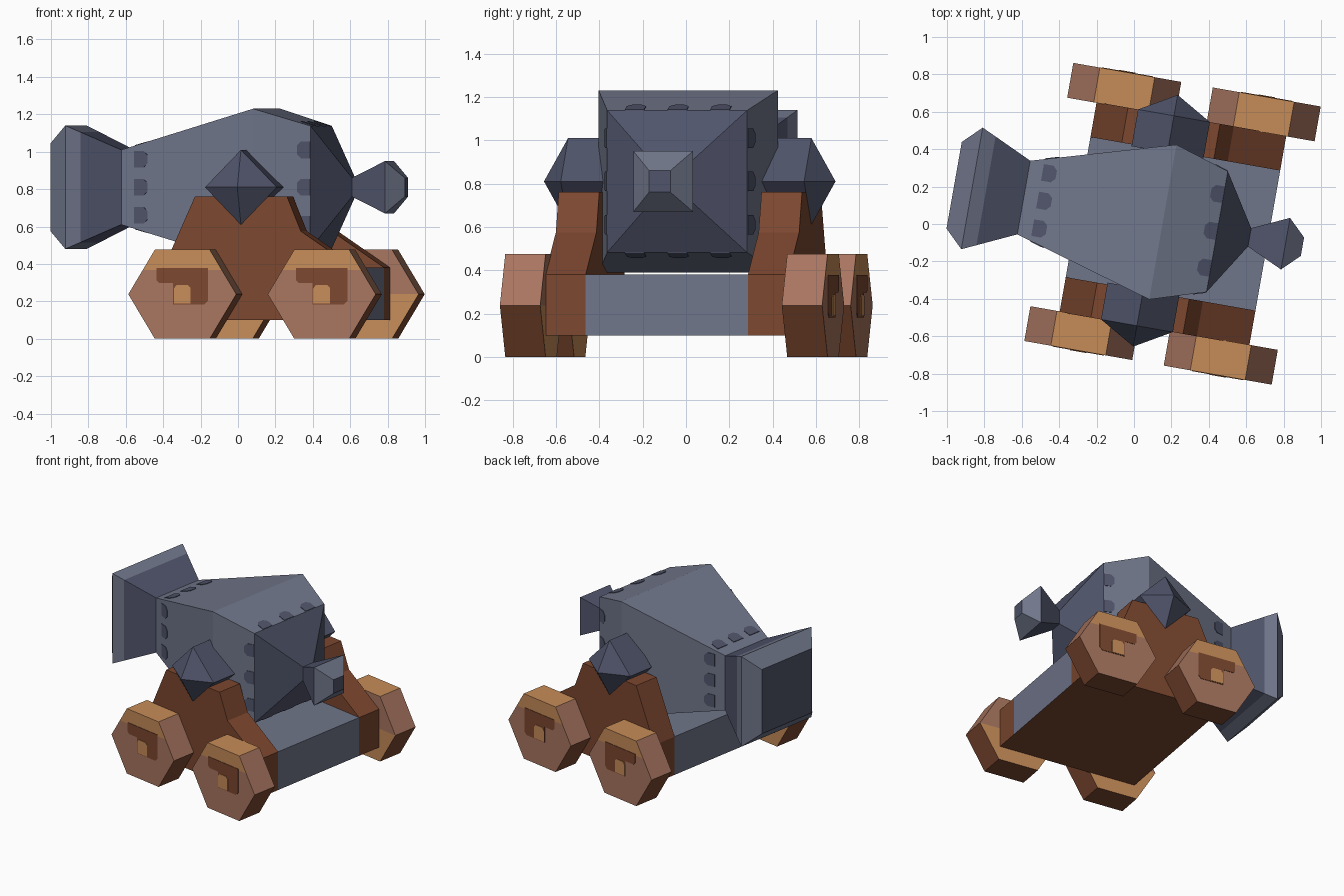
import bpy, bmesh, math
from mathutils import Matrix, Vector

if "Cube" in bpy.data.objects:
    bpy.data.objects.remove(bpy.data.objects["Cube"])

# Whole model is built along x, then turned ten degrees about z
PLACE = Matrix.Rotation(math.radians(-10), 4, 'Z') @ Matrix.Translation((0, 0.037, 0))
AXIS_Z = 0.81


def material(name, hex_code):
    def lin(c):
        c /= 255
        return c / 12.92 if c < 0.04045 else ((c + 0.055) / 1.055) ** 2.4
    m = bpy.data.materials.new(name)
    m.diffuse_color = [lin(int(hex_code[i:i + 2], 16)) for i in (0, 2, 4)] + [1]
    m.use_nodes = True
    m.node_tree.nodes["Principled BSDF"].inputs["Base Color"].default_value = m.diffuse_color
    return m


SLATE = material("slate", "70768a")
DARK = material("dark_slate", "50546a")
BROWN = material("brown_wood", "7c472f")
PINK = material("rosy_wood", "a8755f")
OCHRE = material("ochre_wood", "c68c58")


def finish(name, bm, mats, rule=None):
    bmesh.ops.recalc_face_normals(bm, faces=bm.faces)
    for f in bm.faces:
        if rule:
            f.material_index = rule(f)
    bm.transform(PLACE)
    me = bpy.data.meshes.new(name)
    bm.to_mesh(me)
    bm.free()
    for m in mats:
        me.materials.append(m)
    ob = bpy.data.objects.new(name, me)
    bpy.context.collection.objects.link(ob)
    return ob


def loft(bm, rings):
    """Skin a list of point rings, with flat end caps."""
    vs = [[bm.verts.new(p) for p in r] for r in rings]
    n = len(vs[0])
    for a, b in zip(vs, vs[1:]):
        for i in range(n):
            j = (i + 1) % n
            bm.faces.new((a[i], a[j], b[j], b[i]))
    bm.faces.new(vs[0])
    bm.faces.new(vs[-1])


def prism(bm, outline, y0, y1):
    """Extrude an x-z outline along y."""
    loft(bm, [[(x, y, z) for x, z in outline] for y in (y0, y1)])


# Barrel: square sections (x, half size)
sections = [(-0.983, 0.235), (-0.886, 0.33), (-0.81, 0.295), (-0.605, 0.2), (0.15, 0.42),
            (0.445, 0.328), (0.621, 0.05), (0.816, 0.14), (0.908, 0.05)]
bm = bmesh.new()
loft(bm, [[(x, a * h, AXIS_Z + b * h) for a, b in ((-1, -1), (1, -1), (1, 1), (-1, 1))]
          for x, h in sections])


def barrel_rule(f):
    x = f.calc_center_median().x
    return int(x < -0.97 or -0.8 < x < -0.65 or 0.47 < x < 0.8 or x > 0.9)


finish("barrel", bm, [SLATE, DARK], barrel_rule)


# Painted scallops on all four barrel sides, beside the muzzle and the rear
def surface(x):
    for (x0, h0), (x1, h1) in zip(sections, sections[1:]):
        if x0 <= x <= x1:
            return h0 + (h1 - h0) * (x - x0) / (x1 - x0)


bm = bmesh.new()
for x0, x1, step in ((-0.53, -0.455, 0.15), (0.444, 0.375, 0.2)):
    for side in range(4):
        turn = Matrix.Translation((0, 0, AXIS_Z)) @ Matrix.Rotation(side * math.pi / 2, 4, 'X')
        for k in (-1, 0, 1):
            c, w, e = k * step, 0.045, (x1 - x0) * 0.3
            outline = [(x0, c - w), (x1 - e, c - w), (x1, c - w * 0.5),
                       (x1, c + w * 0.5), (x1 - e, c + w), (x0, c + w)]
            loft(bm, [[turn @ Vector((x, y, surface(x) + d)) for x, y in outline]
                      for d in (-0.003, 0.004)])
finish("barrel_scallops", bm, [DARK])

# Deck between the cheeks, wooden underside
bm = bmesh.new()
prism(bm, [(-0.31, 0.1), (0.72, 0.1), (0.72, 0.38), (-0.31, 0.38)], -0.38, 0.38)
finish("deck", bm, [SLATE, BROWN], lambda f: int(f.normal.z < -0.5))

cheek = [(-0.31, 0.1), (0.72, 0.1), (0.72, 0.38), (0.435, 0.575),
         (0.36, 0.76), (-0.14, 0.76), (-0.31, 0.38)]
hexagon = [(0.293, 0), (0.149, 0.238), (-0.149, 0.238),
           (-0.293, 0), (-0.149, -0.238), (0.149, -0.238)]

for s, label in ((-1, "front"), (1, "back")):
    # Cheek
    bm = bmesh.new()
    prism(bm, cheek, s * 0.38, s * 0.57)
    finish(label + "_cheek", bm, [BROWN])

    # Trunnion: diamond bar with pointed end
    bm = bmesh.new()
    diamond = [(0.195, 0), (0, 0.2), (-0.195, 0), (0, -0.2)]
    prism(bm, [(0.11 + x, AXIS_Z + z) for x, z in diamond], s * 0.37, s * 0.57)
    end = max(bm.faces, key=lambda f: s * f.calc_center_median().y)
    tip = bmesh.ops.poke(bm, faces=[end])["verts"][0]
    tip.co.y = s * 0.683
    finish(label + "_trunnion", bm, [DARK])

    # Hexagonal wheels
    for cx, end_name in ((-0.176, "left"), (0.581, "right")):
        cz = 0.238
        bm = bmesh.new()
        prism(bm, [(cx + x, cz + z) for x, z in hexagon], s * 0.566, s * 0.755)
        for z in (0, 0.13):
            bmesh.ops.bisect_plane(bm, geom=bm.verts[:] + bm.edges[:] + bm.faces[:],
                                   plane_co=(0, 0, cz + z), plane_no=(0, 0, 1))

        def wheel_rule(f):
            z = f.calc_center_median().z - cz
            if s * f.normal.y > 0.5:            # outer face
                return 2 if z > 0.13 else 1
            if s * f.normal.y < -0.5:           # inner face
                return 1 if z > 0 else 2
            if f.normal.z > 0.9:                # top of the rim
                return 2
            return 1 if z > 0 else 0
        name = f"{label}_{end_name}_wheel"
        finish(name, bm, [BROWN, PINK, OCHRE], wheel_rule)

        # Painted panel and hub on the outer face
        for part, mat, depth, pts in (
                ("panel", BROWN, 0.003, [(-0.14, 0.14), (0.14, 0.14), (0.14, -0.035), (0.12, -0.055),
                                         (-0.05, -0.055), (-0.05, 0.06), (-0.125, 0.06), (-0.14, 0.075)]),
                ("hub", OCHRE, 0.006, [(-0.045, -0.05), (0.045, -0.05), (0.045, 0.035),
                                       (0.03, 0.05), (-0.03, 0.05), (-0.045, 0.03)])):
            bm = bmesh.new()
            prism(bm, [(cx + x, cz + z) for x, z in pts], s * 0.752, s * (0.755 + depth))
            finish(f"{name}_{part}", bm, [mat])
